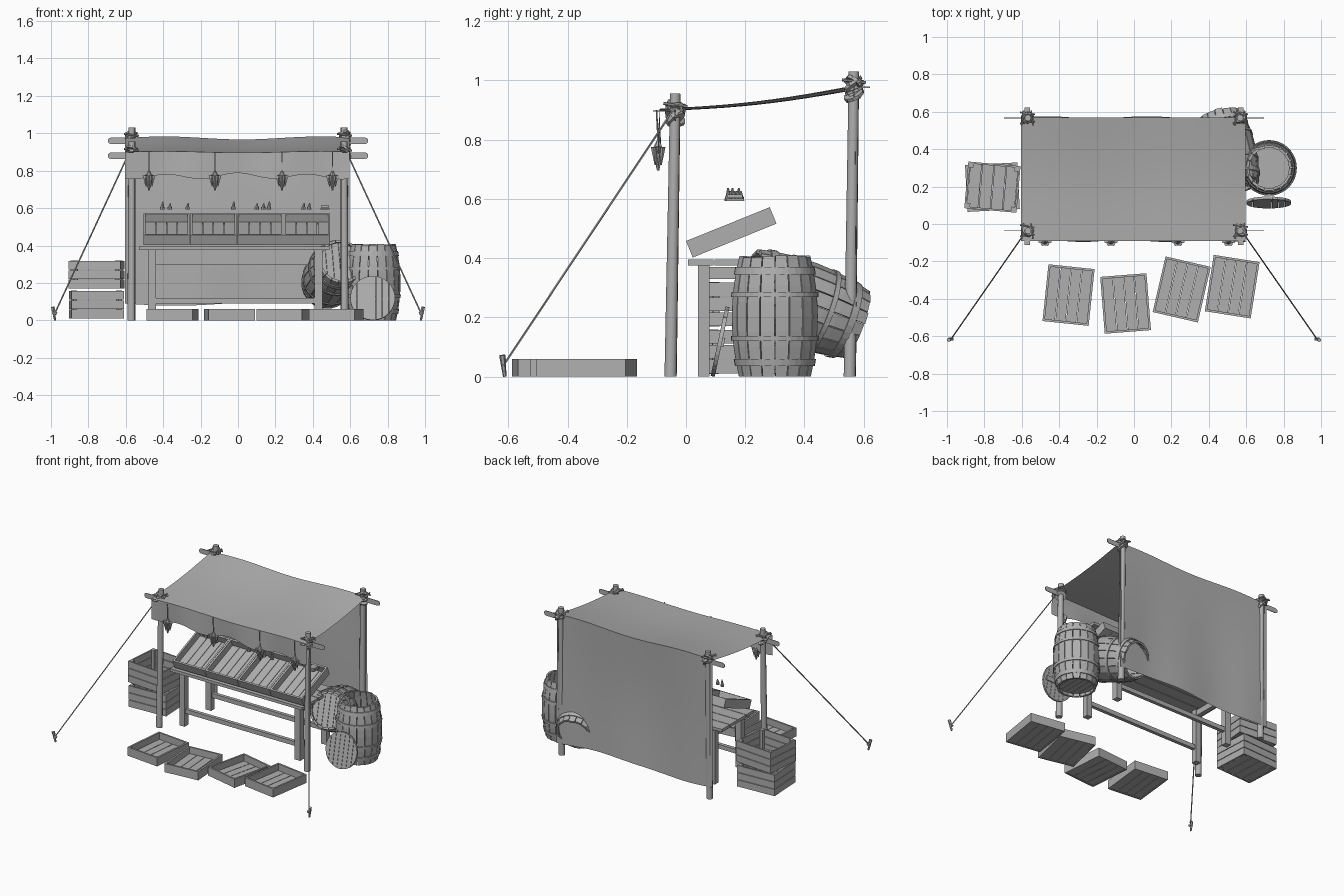
import bpy, bmesh, math, random
from math import radians, sin, cos, pi
from mathutils import Matrix, Vector

random.seed(4)
cube = bpy.data.objects.get("Cube")
if cube:
    bpy.data.objects.remove(cube)

GREY = (0.43, 0.43, 0.43, 1)
mat = bpy.data.materials.new("plain grey")
mat.use_nodes = True
mat.diffuse_color = GREY
mat.node_tree.nodes["Principled BSDF"].inputs["Base Color"].default_value = GREY


def finish(name, bm, M=Matrix(), smooth=False):
    me = bpy.data.meshes.new(name)
    bm.to_mesh(me)
    bm.free()
    me.materials.append(mat)
    ob = bpy.data.objects.new(name, me)
    ob.matrix_world = M
    bpy.context.collection.objects.link(ob)
    if smooth:
        bpy.ops.object.select_all(action='DESELECT')
        bpy.context.view_layer.objects.active = ob
        ob.select_set(True)
        bpy.ops.object.shade_smooth_by_angle(angle=radians(40))
    return ob


def place(x, y, z, rx=0, rz=0):
    return (Matrix.Translation((x, y, z)) @ Matrix.Rotation(radians(rz), 4, 'Z')
            @ Matrix.Rotation(radians(rx), 4, 'X'))


def box(bm, c, s):
    bmesh.ops.create_cube(bm, size=1, matrix=Matrix.Translation(c) @ Matrix.Diagonal((*s, 1)))


def rod(bm, p, q, r1, r2=None, seg=8):
    p, q = Vector(p), Vector(q)
    d = q - p
    M = Matrix.Translation((p + q) / 2) @ d.to_track_quat('Z', 'Y').to_matrix().to_4x4()
    bmesh.ops.create_cone(bm, cap_ends=True, segments=seg, radius1=r1,
                          radius2=r1 if r2 is None else r2, depth=d.length, matrix=M)


def sheet(name, f, nu=32, nv=12):
    """Cloth surface from a function of u, v in 0..1."""
    bm = bmesh.new()
    rows = [[bm.verts.new(f(i / nu, j / nv)) for i in range(nu + 1)] for j in range(nv + 1)]
    for a, b in zip(rows, rows[1:]):
        for i in range(nu):
            bm.faces.new((a[i], a[i + 1], b[i + 1], b[i]))
    finish(name, bm, smooth=True)


# Posts with lashings and short crossed battens
for side, sx in (("left", 1), ("right", -1)):
    for end, y0, y1, top, tie in (("front", -.052, -.036, .955, .892), ("back", .553, .567, 1.03, .972)):
        x = .57 * sx
        bm = bmesh.new()
        rod(bm, (x, y0, 0), (x * .995, y1, top), .021, .018, 10)
        finish(f"{end}_{side}_post", bm, smooth=True)
        bm = bmesh.new()
        for k in range(4):
            tilt = Vector((random.uniform(-.008, .008), random.uniform(-.008, .008), .009))
            c = Vector((x, y1, tie - .021 + k * .014))
            rod(bm, c - tilt / 2, c + tilt / 2, .036 - .004 * (k % 2), seg=10)
        for k in (-1, 1):
            rod(bm, (x - .04, y1 + k * .03, tie + .025), (x + .04, y1 + k * .02, tie + .015), .005, seg=6)
            rod(bm, (x + k * .03, y1 - .04, tie + .03), (x + k * .02, y1 + .04, tie + .02), .005, seg=6)
        finish(f"{end}_{side}_lashing", bm)
        bm = bmesh.new()
        box(bm, (x + sx * .045, y1, tie - .012), (.13, .004, .034))
        rod(bm, (x + sx * .11, y1 - .002, tie - .012), (x + sx * .11, y1 + .002, tie - .012), .017, seg=10)
        out = -1 if end == "front" else 1
        box(bm, (x, y1 + out * .025, tie + .005), (.03, .1 if out < 0 else .06, .004))
        finish(f"{end}_{side}_batten", bm)
    # Guy rope and ground stake
    bm = bmesh.new()
    rod(bm, (.585 * sx, -.05, .89), (.978 * sx, -.615, .04), .004, seg=6)
    finish(f"{side}_guy_rope", bm)
    bm = bmesh.new()
    rod(bm, (.978 * sx, -.612, 0), (.99 * sx, -.62, .072), .006, .011, 6)
    rod(bm, (.968 * sx, -.615, .035), (.99 * sx, -.615, .045), .008, seg=6)
    finish(f"{side}_stake", bm)

# Cloth: roof, front valance and back wall
X = lambda u: -.605 + 1.2 * u
sheet("canopy_roof", lambda u, v: (X(u), -.09 + .66 * v,
      .9 + .075 * v - .014 * sin(pi * v) + .004 * sin(9 * u) * (1 + v)))
sheet("front_valance", lambda u, v: (X(u), -.09 + .006 * v * sin(17 * u),
      .9 + .004 * sin(9 * u) - v * (.13 + .014 * sin(20 * u + 1) + .008 * sin(9 * u))), nv=5)
sheet("back_cloth", lambda u, v: (X(u), .57 - .012 * sin(pi * v) * sin(pi * u) + .006 * v * sin(14 * u),
      .975 + .008 * sin(9 * u) * (1 - v) - v * (.885 + .012 * sin(7 * u))))

# Hanging bunches along the valance
for i, x in enumerate((-.476, -.123, .235, .505)):
    bm = bmesh.new()
    rod(bm, (x, -.1, .9), (x, -.093, .77), .003, seg=5)
    rod(bm, (x, -.094, .695), (x, -.094, .775), .004, .022, 7)
    for k in range(6):
        a = k * pi / 3
        rod(bm, (x + .016 * cos(a), -.094 + .012 * sin(a), .715),
            (x + .026 * cos(a), -.094 + .017 * sin(a), .775), .002, .01, 5)
    rod(bm, (x, -.094, .77), (x, -.094, .8), .018, .003, 7)
    finish(f"hanging_bunch_{i + 1}", bm)

# Trestle table
bm = bmesh.new()
for j in range(4):
    box(bm, (-.02, .05 + .09 * j, .385), (1.02, .086, .02))
for y in (.06, .35):
    for x in (-.46, .43):
        box(bm, (x, y, .188), (.042, .04, .375))
    box(bm, (-.015, y, .105), (.86, .024, .03))
box(bm, (-.015, .35, .335), (.86, .02, .08))
for x in (-.46, .43):
    box(bm, (x, .205, .35), (.03, .27, .04))
finish("table", bm)


def tray(name, M):
    """Shallow crate with a slatted floor."""
    bm = bmesh.new()
    w, d, h, t = .248, .305, .06, .012
    for s in (-1, 1):
        box(bm, (s * (w - t) / 2, 0, h / 2), (t, d, h))
        box(bm, (0, s * (d - t) / 2, h / 2), (w - 2 * t, t, h))
    for k in range(4):
        box(bm, ((k - 1.5) * .057, 0, .008), (.054, d - 2 * t, .012))
    finish(name, bm, M)


for i, (x, y, r) in enumerate(((-.35, -.38, -6), (-.045, -.425, 4.5), (.255, -.35, -13), (.525, -.335, -9))):
    tray(f"ground_tray_{i + 1}", place(x, y, 0, rz=r))
for i in range(4):
    tray(f"display_tray_{i + 1}", place(-.382 + .25 * i, .164, .459, rx=22))

# Stacked slatted crates
for i, (z, r) in enumerate(((.008, 3), (.168, -5))):
    bm = bmesh.new()
    w, d, t = .28, .25, .01
    for s in (-1, 1):
        for k in range(3):
            zc = .026 + k * .05
            box(bm, (s * (w - t) / 2, 0, zc), (t, d, .046))
            box(bm, (0, s * (d - t) / 2, zc), (w, t, .046))
        for q in (-1, 1):
            box(bm, (s * (w / 2 - .02), q * (d / 2 - .02), .076), (.02, .02, .15))
    for k in range(4):
        box(bm, ((k - 1.5) * .065, 0, .01), (.061, d - 2 * t, .012))
    finish(f"stacked_crate_{i + 1}", bm, place(-.757, .197, z, rz=r))


def bulge(z):
    return .123 + .024 * (1 - ((z - .2) / .2) ** 2)


def planked_disc(bm, z, r, t=.014, n=6):
    """Round lid made of parallel planks."""
    w = 2 * r / n
    for k in range(n):
        x0 = -r + k * w + .001
        x1 = x0 + w - .002
        xs = [x0 + (x1 - x0) * i / 4 for i in range(5)]
        ring = [(x, -math.sqrt(max(r * r - x * x, 1e-6))) for x in xs]
        ring += [(x, -y) for x, y in reversed(ring)]
        f = bm.faces.new([bm.verts.new((x, y, z)) for x, y in ring])
        ext = bmesh.ops.extrude_face_region(bm, geom=[f])["geom"]
        bmesh.ops.translate(bm, vec=(0, 0, t), verts=[v for v in ext if isinstance(v, bmesh.types.BMVert)])
    bmesh.ops.recalc_face_normals(bm, faces=bm.faces)


def barrel(name, M, n=18):
    """Open barrel of separate staves, with hoops and a recessed bottom."""
    bm = bmesh.new()
    gap = .012
    for k in range(n):
        a0, a1 = 2 * pi * k / n + gap, 2 * pi * (k + 1) / n - gap
        top = .405 + random.uniform(-.004, .004)
        prev = None
        for j in range(9):
            z = top * j / 8
            loop = [bm.verts.new((r * cos(a), r * sin(a), z)) for r, a in
                    ((bulge(z), a0), (bulge(z), a1), (bulge(z) - .014, a1), (bulge(z) - .014, a0))]
            if prev:
                for i in range(4):
                    bm.faces.new((prev[i], prev[(i + 1) % 4], loop[(i + 1) % 4], loop[i]))
            else:
                bm.faces.new(loop[::-1])
            prev = loop
        bm.faces.new(prev)
    for z0, z1 in ((.035, .06), (.12, .137), (.268, .285), (.345, .37)):
        rings = []
        for z, off in ((z0, -.003), (z0, .004), (z1, .004), (z1, -.003)):
            r = bulge(z) + off
            rings.append([bm.verts.new((r * cos(2 * pi * i / 36), r * sin(2 * pi * i / 36), z)) for i in range(36)])
        for p, q in zip(rings, rings[1:]):
            for i in range(36):
                bm.faces.new((p[i], p[(i + 1) % 36], q[(i + 1) % 36], q[i]))
    planked_disc(bm, .022, .112)
    finish(name, bm, M)


barrel("upright_barrel", place(.722, .3, 0))
front, back = Vector((.55, .205, .315)), Vector((.46, .578, .175))
barrel("leaning_barrel", Matrix.Translation(front) @ (back - front).to_track_quat('Z', 'Y').to_matrix().to_4x4())

# Loose lid leaning against the upright barrel
bm = bmesh.new()
planked_disc(bm, -.007, .12, n=7)
box(bm, (0, 0, .011), (.2, .03, .008))
finish("loose_lid", bm, place(.72, .115, .118, rx=-102))

# Small goods above the display
for i, x in enumerate((-.405, -.365, -.27, -.025, .1, .135, .165, .35, .38)):
    bm = bmesh.new()
    y = .165 + random.uniform(-.025, .025)
    h = .02 if i % 3 else .03
    rod(bm, (x, y, .592), (x, y, .606), .012, .011, 8)
    rod(bm, (x, y, .606), (x + .004, y, .606 + h), .009, .003, 8)
    finish(f"small_goods_{i + 1}", bm)
bm = bmesh.new()
box(bm, (.465, .165, .597), (.05, .06, .008))
box(bm, (.465, .165, .609), (.045, .05, .012))
finish("small_goods_stack", bm)
